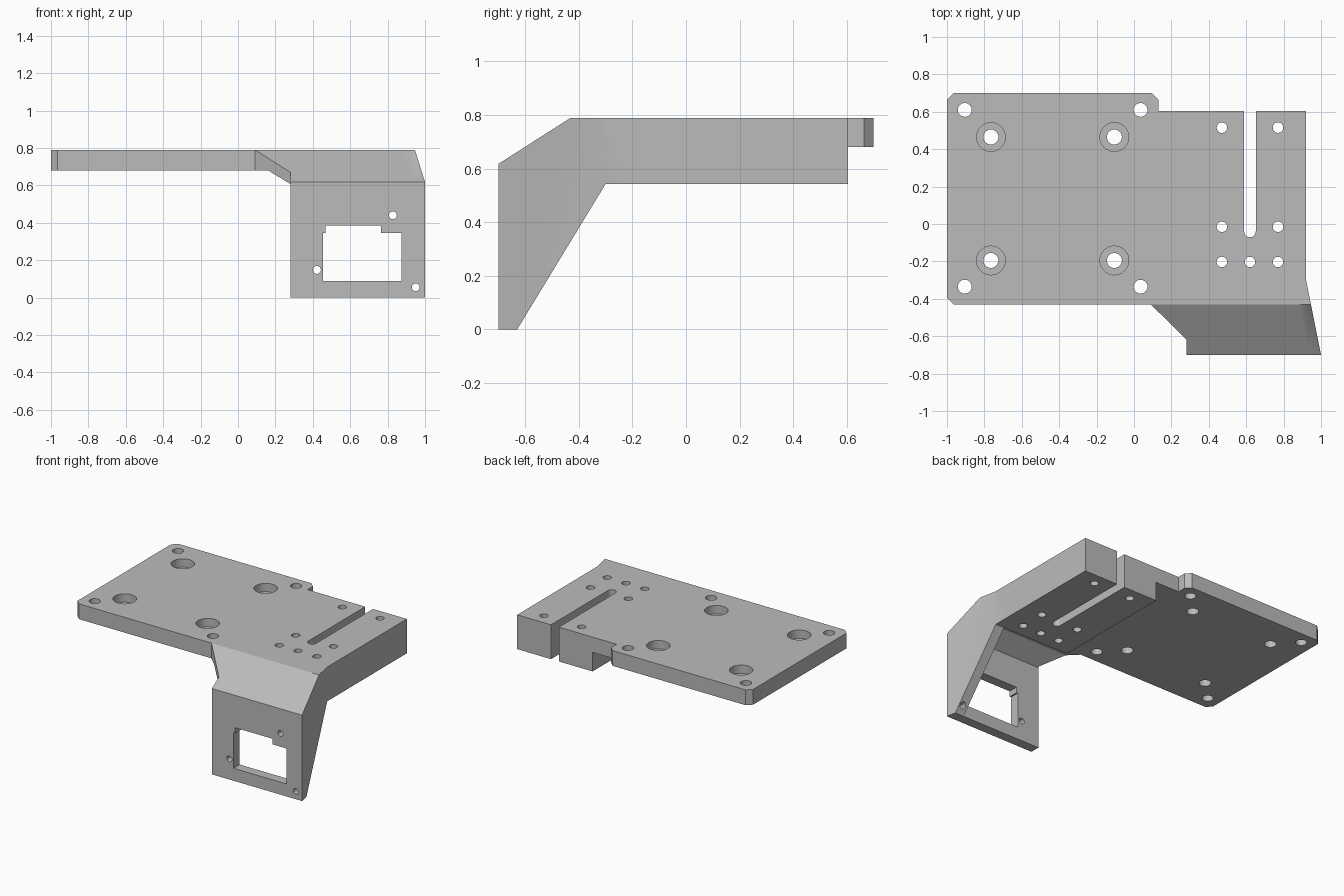
import bpy, bmesh, math
from mathutils import Vector

cube = bpy.data.objects.get("Cube")
if cube:
    bpy.data.objects.remove(cube, do_unlink=True)

grey = bpy.data.materials.new("plain grey")
grey.use_nodes = True
colour = (0.5, 0.5, 0.5, 1)
grey.diffuse_color = colour
grey.node_tree.nodes["Principled BSDF"].inputs["Base Color"].default_value = colour

TOP, DECK_BASE, BLOCK_BASE = 0.79, 0.68, 0.543
AXES = {"x": lambda u, v, w: (w, u, v),
        "y": lambda u, v, w: (u, w, v),
        "z": lambda u, v, w: (u, v, w)}


def prism(name, outline, axis, low, high):
    """Extrude a flat outline along one axis between two levels."""
    place = AXES[axis]
    bm = bmesh.new()
    face = bm.faces.new([bm.verts.new(place(u, v, low)) for u, v in outline])
    new = bmesh.ops.extrude_face_region(bm, geom=[face])["geom"]
    verts = [g for g in new if isinstance(g, bmesh.types.BMVert)]
    bmesh.ops.translate(bm, verts=verts, vec=Vector(place(0, 0, high - low)))
    bmesh.ops.recalc_face_normals(bm, faces=bm.faces)
    mesh = bpy.data.meshes.new(name)
    bm.to_mesh(mesh)
    bm.free()
    mesh.materials.append(grey)
    obj = bpy.data.objects.new(name, mesh)
    bpy.context.collection.objects.link(obj)
    return obj


def rect(u0, u1, v0, v1):
    return [(u0, v0), (u1, v0), (u1, v1), (u0, v1)]


def circle(u, v, r, n=32):
    return [(u + r * math.cos(2 * math.pi * i / n),
             v + r * math.sin(2 * math.pi * i / n)) for i in range(n)]


def combine(target, other, operation):
    """Apply a boolean and discard the second solid."""
    other.hide_render = True
    mod = target.modifiers.new("combine", "BOOLEAN")
    mod.operation, mod.object, mod.solver = operation, other, "EXACT"
    bpy.context.view_layer.objects.active = target
    bpy.ops.object.modifier_apply(modifier=mod.name)
    bpy.data.objects.remove(other, do_unlink=True)


# Thin deck with clipped corners
bracket = prism("mounting_bracket", [
    (-1, -0.395), (-0.965, -0.43), (0.946, -0.43), (0.92, -0.3), (0.92, 0.605),
    (0.13, 0.605), (0.13, 0.665), (0.095, 0.70), (-0.965, 0.70), (-1, 0.665)],
    "z", DECK_BASE, TOP)

# Thick clamping block under the deck
block = prism("clamp_block", rect(0.32, 0.92, -0.3, 0.605), "z", BLOCK_BASE, TOP)
combine(bracket, block, "UNION")

# Sloping arm and upright front panel
arm = prism("front_arm", [
    (-0.40, TOP), (-0.43, TOP), (-0.70, 0.618), (-0.70, 0), (-0.63, 0),
    (-0.63, 0.60), (-0.50, DECK_BASE), (-0.40, DECK_BASE)], "x", 0, 1.1)
arm_plan = prism("arm_plan", [
    (0.09, -0.40), (0.09, -0.43), (0.282, -0.62), (0.282, -0.70),
    (1.0, -0.70), (0.94, -0.40)], "z", -0.1, 1)
combine(arm, arm_plan, "INTERSECT")
combine(bracket, arm, "UNION")

# Splayed side gusset
gusset = prism("side_gusset", [
    (-0.70, 0), (-0.63, 0), (-0.30, BLOCK_BASE), (-0.20, BLOCK_BASE),
    (-0.20, TOP), (-0.43, TOP), (-0.70, 0.618)], "x", 0.7, 1.1)
gusset_plan = prism("gusset_plan", [
    (0.92, -0.20), (0.92, -0.30), (1.0, -0.70), (0.93, -0.70),
    (0.85, -0.30), (0.85, -0.20)], "z", -0.1, 1)
combine(gusset, gusset_plan, "INTERSECT")
combine(bracket, gusset, "UNION")


def cut(outline, axis, low, high):
    combine(bracket, prism("cutter", outline, axis, low, high), "DIFFERENCE")


# Corner holes and counterbored holes in the deck
for x in (-0.905, 0.035):
    for y in (-0.335, 0.61):
        cut(circle(x, y, 0.037), "z", 0.4, 1)
for x in (-0.765, -0.105):
    for y in (-0.195, 0.465):
        cut(circle(x, y, 0.04), "z", 0.4, 1)
        cut(circle(x, y, 0.077), "z", 0.73, 1)

# Small holes through the block
for x, y in [(0.47, 0.515), (0.77, 0.515), (0.47, -0.015), (0.77, -0.015),
             (0.47, -0.203), (0.62, -0.203), (0.77, -0.203)]:
    cut(circle(x, y, 0.028), "z", 0.4, 1)

# Open slot with a rounded end
arc = [(0.62 + 0.031 * math.cos(a), -0.04 + 0.031 * math.sin(a))
       for a in (math.pi + math.pi * i / 12 for i in range(13))]
cut(arc + [(0.651, 0.8), (0.589, 0.8)], "z", 0.4, 1)

# Stepped window and screw holes in the front panel
cut([(0.455, 0.09), (0.875, 0.09), (0.875, 0.345), (0.765, 0.345),
     (0.765, 0.385), (0.467, 0.385), (0.467, 0.345), (0.455, 0.345)],
    "y", -0.8, -0.58)
for x, z in [(0.828, 0.44), (0.422, 0.148), (0.95, 0.055)]:
    cut(circle(x, z, 0.021, 24), "y", -0.8, -0.5)

# Smooth the bores, keep machined edges crisp
bpy.ops.object.select_all(action="DESELECT")
bracket.select_set(True)
bpy.context.view_layer.objects.active = bracket
bpy.ops.object.shade_smooth_by_angle(angle=math.radians(30))
